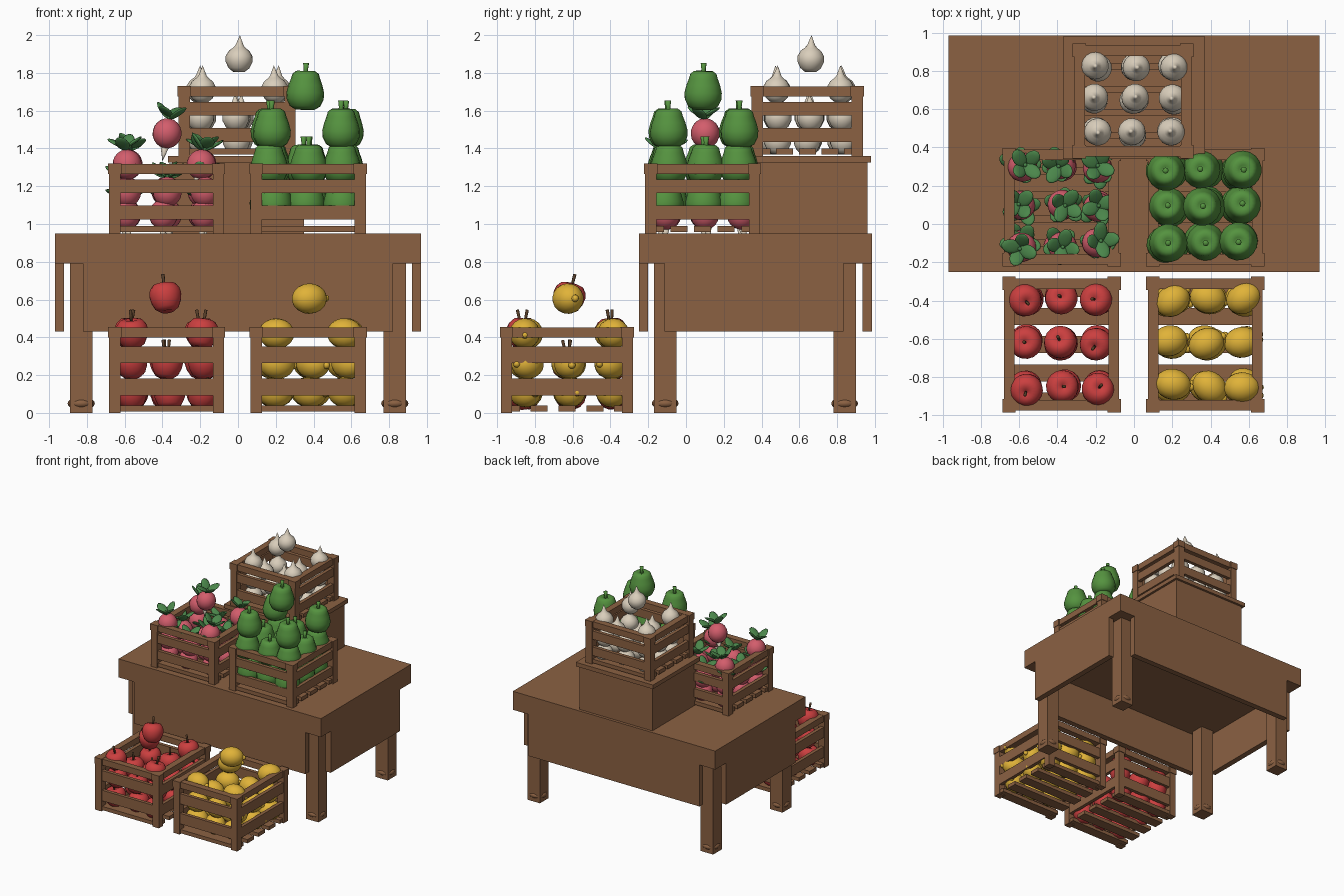
import bpy, bmesh, math, random
from mathutils import Matrix, Vector

if "Cube" in bpy.data.objects:
    bpy.data.objects.remove(bpy.data.objects["Cube"])

random.seed(4)


def mat(name, r, g, b):
    m = bpy.data.materials.new(name)
    m.diffuse_color = (r, g, b, 1)
    m.use_nodes = True
    m.node_tree.nodes["Principled BSDF"].inputs["Base Color"].default_value = m.diffuse_color
    return m


WOOD = mat("wood", 0.26, 0.12, 0.055)
STEM = mat("stem", 0.09, 0.045, 0.02)
RED = mat("apple_red", 0.60, 0.05, 0.05)
YELLOW = mat("lemon_yellow", 0.75, 0.45, 0.04)
GREEN = mat("pear_green", 0.09, 0.29, 0.05)
LEAF = mat("leaf_green", 0.07, 0.24, 0.07)
PINK = mat("radish_pink", 0.65, 0.11, 0.15)
CREAM = mat("garlic_cream", 0.70, 0.62, 0.50)


def add_box(bm, x0, x1, y0, y1, z0, z1):
    m = Matrix.Translation(((x0 + x1) / 2, (y0 + y1) / 2, (z0 + z1) / 2))
    bmesh.ops.create_cube(bm, size=1, matrix=m @ Matrix.Diagonal((x1 - x0, y1 - y0, z1 - z0, 1)))


def to_mesh(name, bm, mats, smooth=False):
    bmesh.ops.recalc_face_normals(bm, faces=bm.faces)
    for f in bm.faces:
        f.smooth = smooth
    me = bpy.data.meshes.new(name)
    bm.to_mesh(me)
    bm.free()
    for m in mats:
        me.materials.append(m)
    return me


def place(name, me, loc=(0, 0, 0), rot=(0, 0, 0)):
    ob = bpy.data.objects.new(name, me)
    ob.location, ob.rotation_euler = loc, rot
    bpy.context.collection.objects.link(ob)
    return ob


def boxes(name, *dims):
    bm = bmesh.new()
    for d in dims:
        add_box(bm, *d)
    return place(name, to_mesh(name, bm, [WOOD]))


def lathe(bm, profile, idx=0, n=18):
    """Spin (radius, height) points around z; zero radius closes to a point."""
    rings = []
    for r, z in profile:
        if r == 0:
            rings.append([bm.verts.new((0, 0, z))])
        else:
            rings.append([bm.verts.new((r * math.cos(math.tau * i / n), r * math.sin(math.tau * i / n), z))
                          for i in range(n)])
    for a, b in zip(rings, rings[1:]):
        for i in range(n):
            q = [a[i % len(a)], a[(i + 1) % len(a)], b[(i + 1) % len(b)], b[i % len(b)]]
            bm.faces.new(list(dict.fromkeys(q))).material_index = idx


def ball(r, h, steps=10):
    return [(0 if k in (0, steps) else r * math.sin(math.pi * k / steps), -h * math.cos(math.pi * k / steps))
            for k in range(steps + 1)]


# table
boxes("table_top", (-0.97, 0.97, -0.25, 0.985, 0.79, 0.95))
boxes("table_front_apron", (-0.82, 0.82, -0.25, -0.20, 0.43, 0.79))
boxes("table_back_apron", (-0.82, 0.82, 0.935, 0.985, 0.43, 0.79))
for s, side in ((-1, "left"), (1, "right")):
    a, b = sorted((s * 0.92, s * 0.97))
    boxes(f"table_{side}_apron", (a, b, -0.115, 0.835, 0.43, 0.79))
    for y, end in ((-0.11, "front"), (0.84, "back")):
        x = s * 0.83
        boxes(f"{end}_{side}_leg", (x - 0.06, x + 0.06, y - 0.06, y + 0.06, 0, 0.79))
        bm = bmesh.new()
        lathe(bm, ball(0.072, 0.035))
        place(f"{end}_{side}_foot_ring", to_mesh("foot_ring", bm, [WOOD], True), (x, y, 0.05))

# raised display block at the back of the table
boxes("riser_block", (-0.35, 0.35, 0.36, 0.96, 0.95, 1.325))
boxes("riser_lid", (-0.37, 0.37, 0.34, 0.98, 1.325, 1.36))


# slatted crates
def crate(name, cx, cy, z, w, d, h):
    x, y, t, e = w / 2, d / 2, 0.06, 0.01
    dims = []
    for sx in (-1, 1):
        for sy in (-1, 1):
            def corner(o, width):
                xs = sorted((sx * (x - o), sx * (x - o - width)))
                ys = sorted((sy * (y - o), sy * (y - o - width)))
                return (*xs, *ys)
            dims.append((*corner(0.005, t), 0, h - 0.055))
            dims.append((*corner(0, 0.07), h - 0.055, h))
    bands = [(0.20 * h, 0.40 * h, 0.03), (0.58 * h, 0.775 * h, 0.03), (h - 0.055, h - 0.002, 0.055)]
    for z0, z1, th in bands:
        for s in (-1, 1):
            xs = sorted((s * (x - e), s * (x - e - th)))
            ys = sorted((s * (y - e), s * (y - e - th)))
            dims.append((-x + 0.04, x - 0.04, *ys, z0, z1))
            dims.append((*xs, -y + 0.04, y - 0.04, z0, z1))
    for k in range(5):
        c = (k - 2) / 2 * (y - 0.06)
        dims.append((-x + 0.015, x - 0.015, c - 0.045, c + 0.045, 0.008, 0.04))
    boxes(name, *dims).location = (cx, cy, z)


crate("apple_crate", -0.378, -0.63, 0, 0.62, 0.71, 0.455)
crate("lemon_crate", 0.372, -0.63, 0, 0.62, 0.71, 0.455)
crate("radish_crate", -0.378, 0.088, 0.95, 0.62, 0.62, 0.37)
crate("pear_crate", 0.372, 0.088, 0.95, 0.62, 0.62, 0.37)
crate("garlic_crate", -0.005, 0.642, 1.36, 0.63, 0.60, 0.37)

# apple: dimpled ball with stem
bm = bmesh.new()
lathe(bm, [(0, -0.07), (0.035, -0.077), (0.063, -0.057), (0.08, -0.02), (0.086, 0.015), (0.08, 0.045),
           (0.06, 0.07), (0.035, 0.076), (0.012, 0.068), (0, 0.06)])
lathe(bm, [(0, 0.055), (0.007, 0.055), (0.009, 0.128), (0, 0.13)], 1, 8)
apple = to_mesh("apple", bm, [RED, STEM], True)

# lemon: lying ellipsoid with a nub at one end
bm = bmesh.new()
lathe(bm, ball(0.081, 0.095))
nub = bmesh.ops.create_uvsphere(bm, u_segments=10, v_segments=6, radius=0.02)["verts"]
bmesh.ops.translate(bm, verts=nub, vec=(0, 0, 0.093))
bmesh.ops.rotate(bm, verts=bm.verts, matrix=Matrix.Rotation(math.pi / 2, 3, 'Y'))
lemon = to_mesh("lemon", bm, [YELLOW], True)

# pear: wide base, narrower shoulder, short stem
bm = bmesh.new()
lathe(bm, [(0, 0.012), (0.05, 0), (0.08, 0.018), (0.098, 0.055), (0.1, 0.09), (0.09, 0.13), (0.077, 0.165),
           (0.07, 0.19), (0.05, 0.205), (0.025, 0.2), (0, 0.19)])
lathe(bm, [(0, 0.185), (0.015, 0.185), (0.012, 0.215), (0.016, 0.248), (0, 0.248)], 0, 8)
pear = to_mesh("pear", bm, [GREEN], True)

# radish: ball, pale root and four broad leaves
bm = bmesh.new()
lathe(bm, ball(0.077, 0.08))
lathe(bm, [(0, -0.15), (0.006, -0.13), (0.022, -0.075), (0, -0.07)], 2, 10)
for k in range(4):
    before = set(bm.faces)
    m = (Matrix.Rotation(k * math.pi / 2 + 0.4, 4, 'Z') @ Matrix.Translation((0.045, 0, 0.115))
         @ Matrix.Rotation(-0.5 - 0.25 * (k % 2), 4, 'Y') @ Matrix.Diagonal((0.058, 0.038, 0.01, 1)))
    bmesh.ops.create_uvsphere(bm, u_segments=12, v_segments=6, radius=1, matrix=m)
    for f in set(bm.faces) - before:
        f.material_index = 1
lathe(bm, [(0.014, 0.06), (0.01, 0.105), (0, 0.11)], 1, 8)
radish = to_mesh("radish", bm, [PINK, LEAF, CREAM], True)

# garlic: bulb drawn to a pointed tip
bm = bmesh.new()
lathe(bm, [(0, -0.066), (0.03, -0.065), (0.055, -0.045), (0.071, -0.012), (0.071, 0.018), (0.055, 0.046),
           (0.034, 0.062), (0.022, 0.075), (0.012, 0.1), (0, 0.13)])
garlic = to_mesh("garlic", bm, [CREAM], True)


# heaps: two layers of nine, four at the corners, one on top
def heap(name, me, cx, cy, dx, dy, levels, tilt=0.0, spin=math.tau, jit=0.012):
    grid = [(i, j) for i in (-1, 0, 1) for j in (-1, 0, 1)]
    layers = (grid, grid, [g for g in grid if g[0] * g[1]], [(0, 0)])
    for z, spots in zip(levels, layers):
        for i, j in spots:
            u = random.uniform
            place(name, me, (cx + i * dx + u(-jit, jit), cy + j * dy + u(-jit, jit), z),
                  (u(-tilt, tilt), u(-tilt, tilt), u(-spin, spin)))


heap("apple", apple, -0.372, -0.62, 0.187, 0.235, (0.10, 0.26, 0.42, 0.61), 0.25)
heap("lemon", lemon, 0.385, -0.62, 0.19, 0.225, (0.11, 0.26, 0.42, 0.605), 0.1, 0.7)
heap("radish", radish, -0.385, 0.095, 0.2, 0.205, (1.05, 1.17, 1.315, 1.48), 0.2)
heap("pear", pear, 0.365, 0.09, 0.19, 0.19, (1.025, 1.215, 1.405, 1.605), 0.04)
heap("garlic", garlic, 0.0, 0.65, 0.197, 0.175, (1.435, 1.56, 1.71, 1.87), 0.05)
